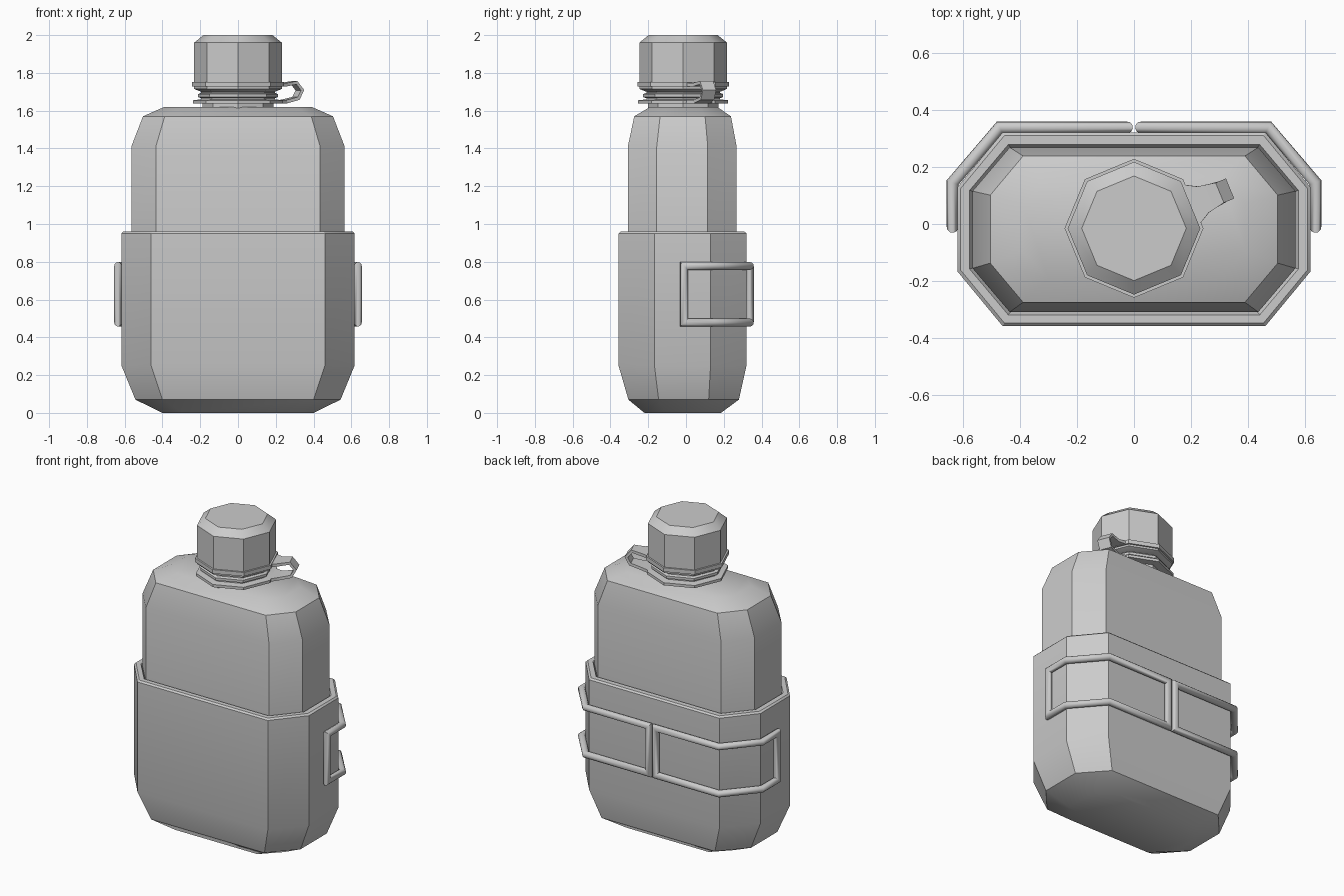
import bpy, bmesh, math
from mathutils import Vector

if "Cube" in bpy.data.objects:
    bpy.data.objects.remove(bpy.data.objects["Cube"])

CY = -0.015  # centre of the neck in y


def finish(name, bm, angle=30):
    bmesh.ops.recalc_face_normals(bm, faces=bm.faces)
    me = bpy.data.meshes.new(name)
    bm.to_mesh(me)
    bm.free()
    ob = bpy.data.objects.new(name, me)
    bpy.context.collection.objects.link(ob)
    bpy.ops.object.select_all(action='DESELECT')
    ob.select_set(True)
    bpy.context.view_layer.objects.active = ob
    bpy.ops.object.shade_smooth_by_angle(angle=math.radians(angle))
    return ob


def loft(name, rings, caps=True, closed=False, angle=30):
    bm = bmesh.new()
    vs = [[bm.verts.new(p) for p in r] for r in rings]
    pairs = list(zip(vs, vs[1:])) + ([(vs[-1], vs[0])] if closed else [])
    n = len(vs[0])
    for a, b in pairs:
        for i in range(n):
            j = (i + 1) % n
            bm.faces.new((a[i], a[j], b[j], b[i]))
    if caps and not closed:
        bm.faces.new(vs[0])
        bm.faces.new(vs[-1])
    return finish(name, bm, angle)


def octagon(z, hx, cx, y0, y1, dy):
    # chamfered rectangle: half width, half front width, y range, chamfer depth
    return [(cx, y0, z), (hx, y0 + dy, z), (hx, y1 - dy, z), (cx, y1, z),
            (-cx, y1, z), (-hx, y1 - dy, z), (-hx, y0 + dy, z), (-cx, y0, z)]


def lathe(name, profile, closed=False):
    rings = [[(r * math.cos(i * math.pi / 4), CY + r * math.sin(i * math.pi / 4), z)
              for i in range(8)] for r, z in profile]
    return loft(name, rings, closed=closed)


def wire_loop(name, pts, radius, sides=10):
    # mitred round wire along a closed path
    pts = [Vector(p) for p in pts]
    n = len(pts)
    dirs = [(pts[(i + 1) % n] - pts[i]).normalized() for i in range(n)]
    a = dirs[-1]
    u = a.orthogonal().normalized()
    rings = []
    for i, p in enumerate(pts):
        b = dirs[i]
        t = (a + b).normalized()
        v = a.cross(u)
        ring = []
        for k in range(sides):
            w = 2 * math.pi * k / sides
            c = radius * (math.cos(w) * u + math.sin(w) * v)
            ring.append(p + c - a * (c.dot(t) / a.dot(t)))
        rings.append(ring)
        u = a.rotation_difference(b) @ u
        a = b
    return loft(name, rings, closed=True, angle=50)


# bottle body
loft("bottle_body", [octagon(*l) for l in [
    (0.90, 0.565, 0.435, -0.308, 0.268, 0.153),
    (1.41, 0.565, 0.435, -0.308, 0.268, 0.153),
    (1.57, 0.503, 0.388, -0.274, 0.238, 0.137),
    (1.62, 0.390, 0.300, -0.190, 0.165, 0.095)]])

# cup sleeve around the lower half
loft("cup_sleeve", [octagon(*l) for l in [
    (0.00, 0.400, 0.290, -0.220, 0.185, 0.110),
    (0.07, 0.543, 0.400, -0.305, 0.280, 0.160),
    (0.25, 0.617, 0.460, -0.357, 0.320, 0.190),
    (0.95, 0.617, 0.460, -0.357, 0.320, 0.190),
    (0.96, 0.607, 0.453, -0.347, 0.310, 0.186),
    (0.96, 0.575, 0.440, -0.318, 0.278, 0.160),
    (0.93, 0.560, 0.430, -0.305, 0.265, 0.153)]])

# neck with flange and thread ring
lathe("neck", [(0.187, 1.60), (0.187, 1.638), (0.238, 1.638), (0.238, 1.655),
               (0.195, 1.660), (0.195, 1.666), (0.212, 1.672), (0.212, 1.688),
               (0.195, 1.694), (0.195, 1.74)])

# screw cap
lathe("cap", [(0.195, 1.70), (0.232, 1.715), (0.232, 1.96), (0.183, 2.0)])

# retaining band around the cap
lathe("cap_band", [(0.225, 1.727), (0.243, 1.727), (0.243, 1.752), (0.225, 1.752)], closed=True)

# strap joining the band to the neck flange: radius, height, half width
path = [(0.200, 1.738, 0.085), (0.262, 1.738, 0.050), (0.322, 1.748, 0.038),
        (0.355, 1.708, 0.038), (0.332, 1.665, 0.038), (0.262, 1.648, 0.048), (0.200, 1.646, 0.085)]
ang = math.radians(22.5)
out = Vector((math.cos(ang), math.sin(ang), 0))
side = Vector((-out.y, out.x, 0))
up = Vector((0, 0, 1))
rings = []
for i, (r, z, w) in enumerate(path):
    p, q = path[max(i - 1, 0)], path[min(i + 1, len(path) - 1)]
    tan = Vector((q[0] - p[0], q[1] - p[1])).normalized()
    nrm = (out * -tan.y + up * tan.x) * 0.009
    c = Vector((0, CY, 0)) + out * r + up * z
    rings.append([c + side * w + nrm, c - side * w + nrm, c - side * w - nrm, c + side * w - nrm])
loft("cap_strap", rings, angle=20)

# folding wire handles, mirrored left and right
wrap = [(0.635, -0.010), (0.635, 0.145), (0.470, 0.338), (0.025, 0.338)]
pts = [(x, y, 0.478) for x, y in wrap] + [(x, y, 0.778) for x, y in reversed(wrap)]
handle = wire_loop("wire_handles", pts, 0.021)
mirror = handle.modifiers.new("mirror", 'MIRROR')
mirror.use_axis[0] = True
mirror.use_mirror_merge = False
